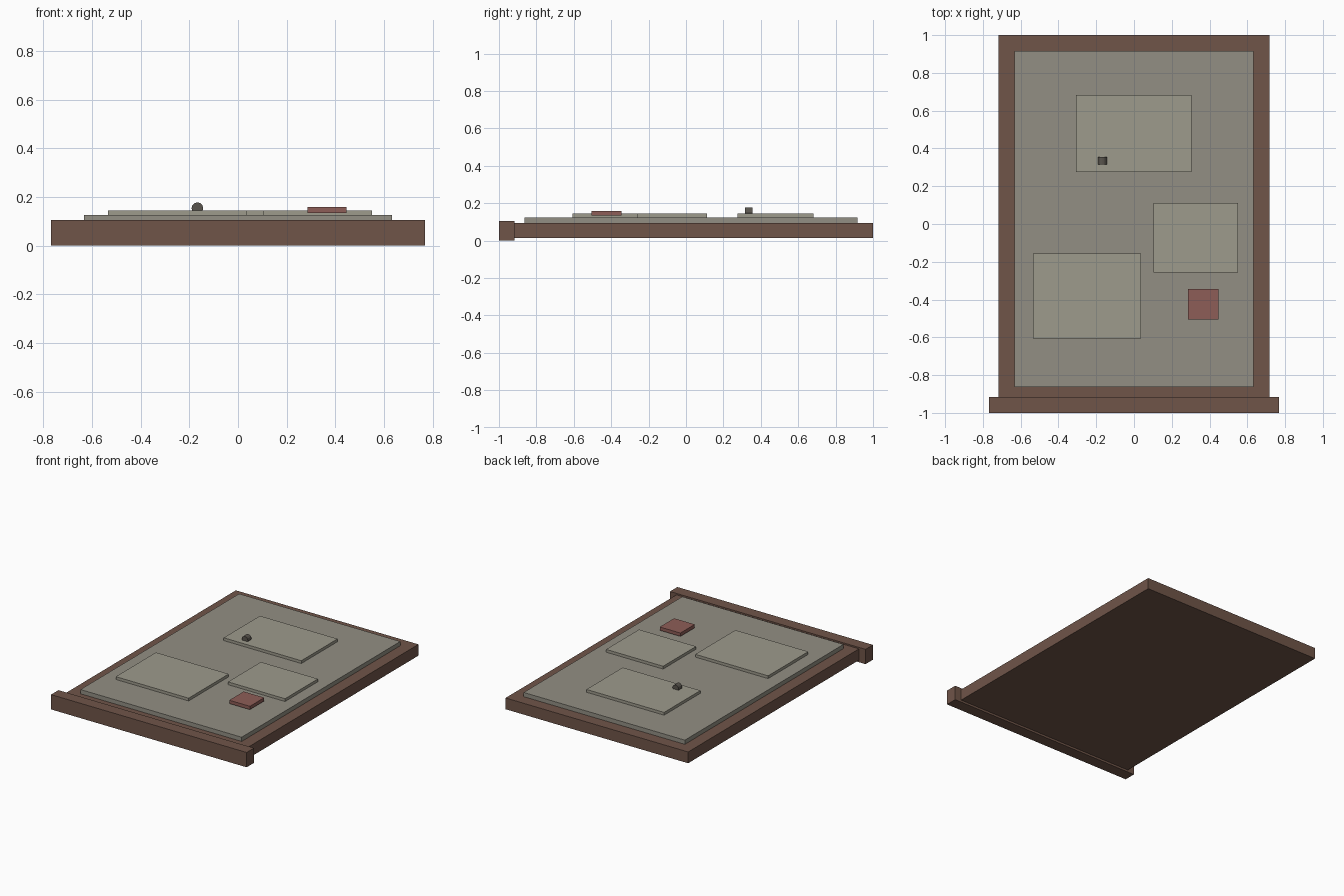
import bpy
import math

if "Cube" in bpy.data.objects:
    bpy.data.objects.remove(bpy.data.objects["Cube"])


def material(name, rgb):
    m = bpy.data.materials.new(name)
    m.diffuse_color = (*rgb, 1)
    m.use_nodes = True
    m.node_tree.nodes["Principled BSDF"].inputs["Base Color"].default_value = m.diffuse_color
    return m


wood = material("wood", (0.16, 0.09, 0.066))
cork = material("board_grey", (0.29, 0.275, 0.23))
paper = material("paper", (0.34, 0.325, 0.265))
red = material("red", (0.27, 0.11, 0.095))
dark = material("dark", (0.10, 0.09, 0.075))


def box(name, x, y, z, mat):
    """Box from (min, max) ranges on each axis."""
    mid = [(a + b) / 2 for a, b in (x, y, z)]
    bpy.ops.mesh.primitive_cube_add(size=1, location=mid)
    ob = bpy.context.object
    ob.name = name
    ob.scale = [b - a for a, b in (x, y, z)]
    bpy.ops.object.transform_apply(location=False, rotation=False, scale=True)
    ob.data.materials.append(mat)
    return ob


# Wooden slab, thicker front rail and raised board face
box("backing_frame", (-0.717, 0.717), (-0.918, 1.0), (0.015, 0.095), wood)
box("front_rail", (-0.768, 0.768), (-1.0, -0.917), (0.0, 0.105), wood)
box("board_face", (-0.633, 0.633), (-0.863, 0.917), (0.09, 0.125), cork)

# Sheets lying on the board
sheets = [
    ((-0.306, 0.304), (0.276, 0.683)),
    ((0.102, 0.55), (-0.258, 0.111)),
    ((-0.535, 0.037), (-0.607, -0.157)),
]
for i, (x, y) in enumerate(sheets, 1):
    box(f"sheet_{i}", x, y, (0.123, 0.145), paper)

# Small red block
box("red_block", (0.285, 0.447), (-0.505, -0.344), (0.134, 0.158), red)

# Round peg, axis front to back, half sunk in the upper sheet
bpy.ops.mesh.primitive_cylinder_add(
    vertices=12, radius=0.024, depth=0.04,
    location=(-0.167, 0.335, 0.154), rotation=(math.pi / 2, 0, 0))
peg = bpy.context.object
peg.name = "peg"
peg.data.materials.append(dark)
